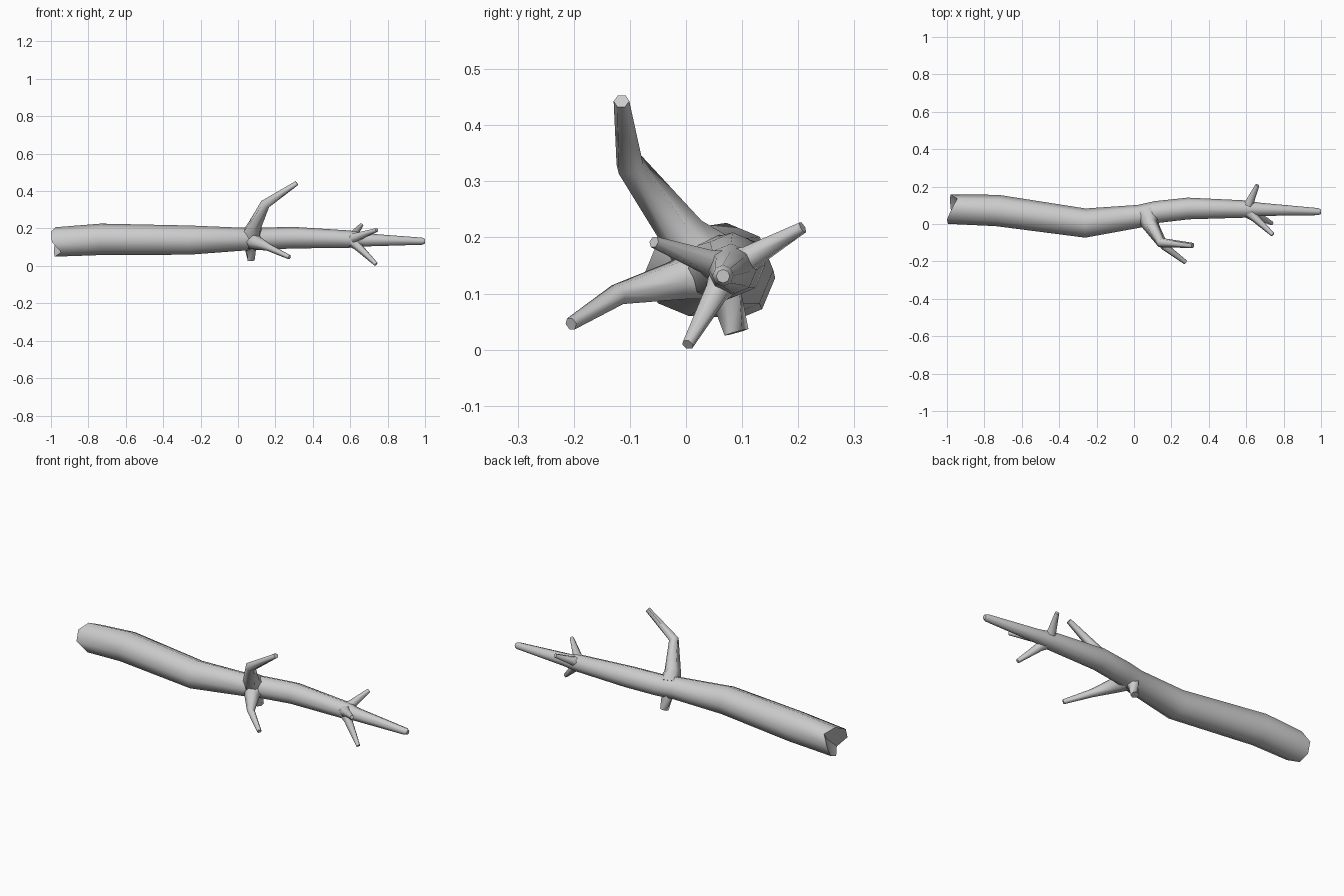
import bpy, bmesh, math
from mathutils import Vector

if "Cube" in bpy.data.objects:
    bpy.data.objects.remove(bpy.data.objects["Cube"])


def limb(name, path, sides, rim=None, hollow=0.0):
    """Tapered tube through (x, y, z, radius); rim jags the first ring along x."""
    bm = bmesh.new()
    pts = [Vector(p[:3]) for p in path]
    rings = []
    for i, p in enumerate(pts):
        a, b = pts[max(i - 1, 0)], pts[min(i + 1, len(pts) - 1)]
        t = ((p - a).normalized() + (b - p).normalized()).normalized()
        up = Vector((0, 0, 1)) if abs(t.z) < 0.95 else Vector((1, 0, 0))
        u = up.cross(t).normalized()
        v = t.cross(u)
        ring = []
        for k in range(sides):
            ang = 2 * math.pi * k / sides
            ring.append(bm.verts.new(p + path[i][3] * (math.cos(ang) * u + math.sin(ang) * v)))
        rings.append(ring)
    if rim:
        for vert, x in zip(rings[0], rim):
            vert.co.x = x
    for r0, r1 in zip(rings, rings[1:]):
        for k in range(sides):
            j = (k + 1) % sides
            bm.faces.new((r0[k], r0[j], r1[j], r1[k]))
    bm.faces.new(rings[-1])
    # Start cap, sunk inwards for the broken end
    centre = bm.verts.new(pts[0] + Vector((hollow, 0, 0)))
    for k in range(sides):
        bm.faces.new((centre, rings[0][(k + 1) % sides], rings[0][k]))
    bmesh.ops.recalc_face_normals(bm, faces=bm.faces)
    me = bpy.data.meshes.new(name)
    bm.to_mesh(me)
    bm.free()
    ob = bpy.data.objects.new(name, me)
    bpy.context.collection.objects.link(ob)
    bpy.ops.object.select_all(action='DESELECT')
    ob.select_set(True)
    bpy.context.view_layer.objects.active = ob
    bpy.ops.object.shade_smooth_by_angle(angle=math.radians(62))
    return ob


# Trunk with jagged, hollow broken end
limb("trunk", [(-0.98, 0.08, 0.128, 0.079), (-0.73, 0.072, 0.142, 0.084),
               (-0.26, 0.005, 0.138, 0.078), (0.03, 0.042, 0.143, 0.061),
               (0.12, 0.064, 0.145, 0.059), (0.29, 0.083, 0.151, 0.058),
               (0.60, 0.08, 0.143, 0.046), (0.68, 0.078, 0.139, 0.035),
               (0.985, 0.066, 0.132, 0.019), (1.0, 0.066, 0.131, 0.012)],
     8, rim=[-0.98, -0.945, -0.975, -1.0, -0.995, -0.945, -0.98, -0.985], hollow=0.055)

# Main branches, flared where they leave the trunk
limb("upper_branch", [(0.07, 0.045, 0.155, 0.062), (0.085, -0.005, 0.205, 0.042),
                      (0.145, -0.10, 0.33, 0.027), (0.315, -0.115, 0.443, 0.014)], 6)
limb("lower_branch", [(0.07, 0.05, 0.14, 0.058), (0.10, -0.02, 0.122, 0.038),
                      (0.165, -0.122, 0.098, 0.020), (0.275, -0.205, 0.046, 0.012)], 6)
limb("stub", [(0.065, 0.055, 0.125, 0.045), (0.067, 0.075, 0.085, 0.029),
              (0.07, 0.09, 0.031, 0.022)], 6)

# Twigs near the tip
tips = {"back_twig": (0.66, 0.208, 0.218), "low_twig": (0.738, 0.003, 0.009),
        "front_twig": (0.742, -0.057, 0.192)}
for name, tip in tips.items():
    base = Vector((0.60, 0.076, 0.143))
    mid = base.lerp(Vector(tip), 0.3)
    limb(name, [(*base, 0.04), (*mid, 0.023), (*tip, 0.011)], 6)
